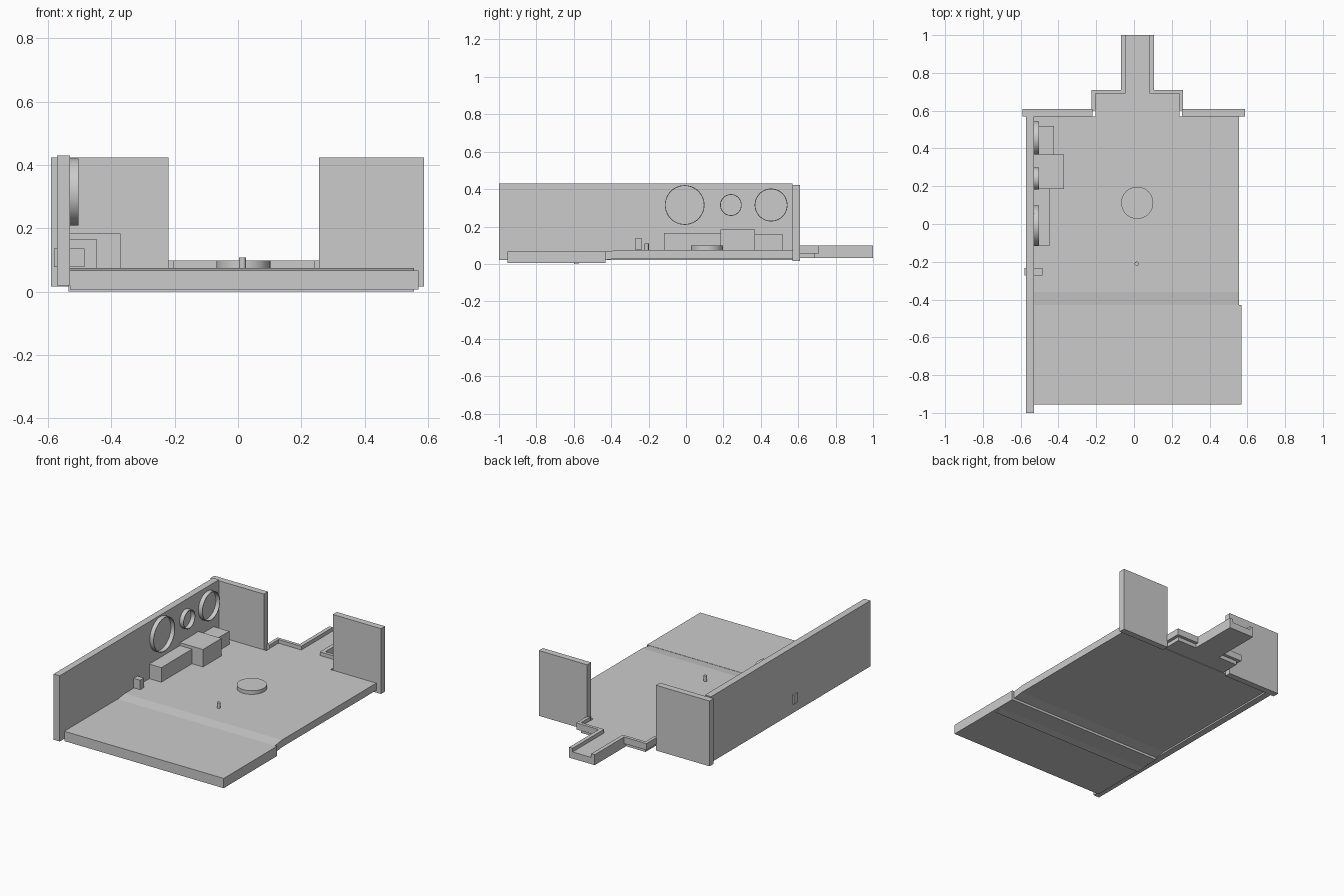
import bpy, bmesh, math
from mathutils import Matrix, Vector

if "Cube" in bpy.data.objects:
    bpy.data.objects.remove(bpy.data.objects["Cube"])


def prism(name, pts, lo, hi, axis='Z'):
    """Extrude a closed outline: XY points along Z, or YZ points along X."""
    def place(a, b, t):
        return (a, b, t) if axis == 'Z' else (t, a, b)
    bm = bmesh.new()
    face = bm.faces.new([bm.verts.new(place(a, b, lo)) for a, b in pts])
    ext = bmesh.ops.extrude_face_region(bm, geom=[face])
    move = Vector(place(0, 0, hi - lo))
    for v in ext['geom']:
        if isinstance(v, bmesh.types.BMVert):
            v.co += move
    return finish(name, bm)


def finish(name, bm):
    bmesh.ops.recalc_face_normals(bm, faces=bm.faces[:])
    me = bpy.data.meshes.new(name)
    bm.to_mesh(me)
    bm.free()
    ob = bpy.data.objects.new(name, me)
    bpy.context.collection.objects.link(ob)
    return ob


def box(name, x, y, z):
    pts = [(x[0], y[0]), (x[1], y[0]), (x[1], y[1]), (x[0], y[1])]
    return prism(name, pts, z[0], z[1])


def disc(name, x, y, r, z, sides):
    pts = [(x + r * math.cos(2 * math.pi * i / sides),
            y + r * math.sin(2 * math.pi * i / sides)) for i in range(sides)]
    return prism(name, pts, z[0], z[1])


def ring(name, y, z, r, x, wall=0.004, sides=48):
    """Thin open tube standing out from the side wall."""
    bm = bmesh.new()
    section = [(x[0], r), (x[1], r), (x[1], r - wall), (x[0], r - wall)]
    loops = []
    for i in range(sides):
        a = 2 * math.pi * i / sides
        loops.append([bm.verts.new((px, y + pr * math.cos(a), z + pr * math.sin(a)))
                      for px, pr in section])
    for i in range(sides):
        p, q = loops[i], loops[(i + 1) % sides]
        for k in range(4):
            bm.faces.new((p[k], p[(k + 1) % 4], q[(k + 1) % 4], q[k]))
    return finish(name, bm)


# Floor: level deck whose front end slopes down through the apron
prism('floor', [(0.57, 0.03), (0.57, 0.075), (-0.36, 0.075), (-0.595, 0.043),
                (-0.6, 0.0), (-0.36, 0.03)], -0.535, 0.555, 'X')
box('front_apron', (-0.53, 0.57), (-0.955, -0.43), (0.006, 0.067))

# Stepped rear landing and narrow tongue, mirrored about their own centre
CX = 0.018
half = [(0.222, 0.57), (0.222, 0.69), (0.064, 0.69), (0.064, 1.0)]
prism('rear_landing', [(CX + a, b) for a, b in half] +
      [(CX - a, b) for a, b in reversed(half)], 0.033, 0.075)

# Kerbs around the landing and along the tongue
for side, s in (('left', -1), ('right', 1)):
    kerb = [(0.222, 0.6), (0.242, 0.6), (0.242, 0.71), (0.064, 0.71),
            (0.064, 0.69), (0.222, 0.69)]
    prism(side + '_landing_kerb', [(CX + s * a, b) for a, b in kerb], 0.057, 0.098)
    rail = [(CX + s * 0.064, CX + s * 0.088)[::s]][0]
    box(side + '_tongue_kerb', rail, (0.69, 1.0), (0.033, 0.098))

# Walls
box('side_wall', (-0.572, -0.53), (-1.0, 0.57), (0.02, 0.43))
box('rear_wall_left', (-0.59, -0.22), (0.57, 0.61), (0.016, 0.423))
box('rear_wall_right', (0.255, 0.588), (0.57, 0.61), (0.016, 0.423))

# Round frames on the side wall
for name, y, r in (('large', -0.007, 0.106), ('small', 0.24, 0.058), ('medium', 0.455, 0.088)):
    ring(name + '_round_frame', y, 0.315, r, (-0.532, -0.503))

# Cabinets along the side wall
for name, x, y, z in (('low', -0.447, (-0.117, 0.185), 0.166),
                      ('tall', -0.371, (0.185, 0.368), 0.184),
                      ('rear', -0.423, (0.368, 0.518), 0.157)):
    box(name + '_cabinet', (-0.532, x), y, (0.07, z))
box('wall_switch_block', (-0.581, -0.485), (-0.272, -0.234), (0.077, 0.136))

# Round platform and small post on the floor
disc('round_platform', 0.017, 0.112, 0.085, (0.07, 0.098), 48)
disc('floor_post', 0.014, -0.21, 0.011, (0.07, 0.108), 16)

# Smooth the round parts, keeping their rims sharp
for ob in bpy.data.objects:
    if any(k in ob.name for k in ('round_frame', 'platform', 'post')):
        bpy.ops.object.select_all(action='DESELECT')
        ob.select_set(True)
        bpy.context.view_layer.objects.active = ob
        bpy.ops.object.shade_smooth_by_angle(angle=math.radians(30))
